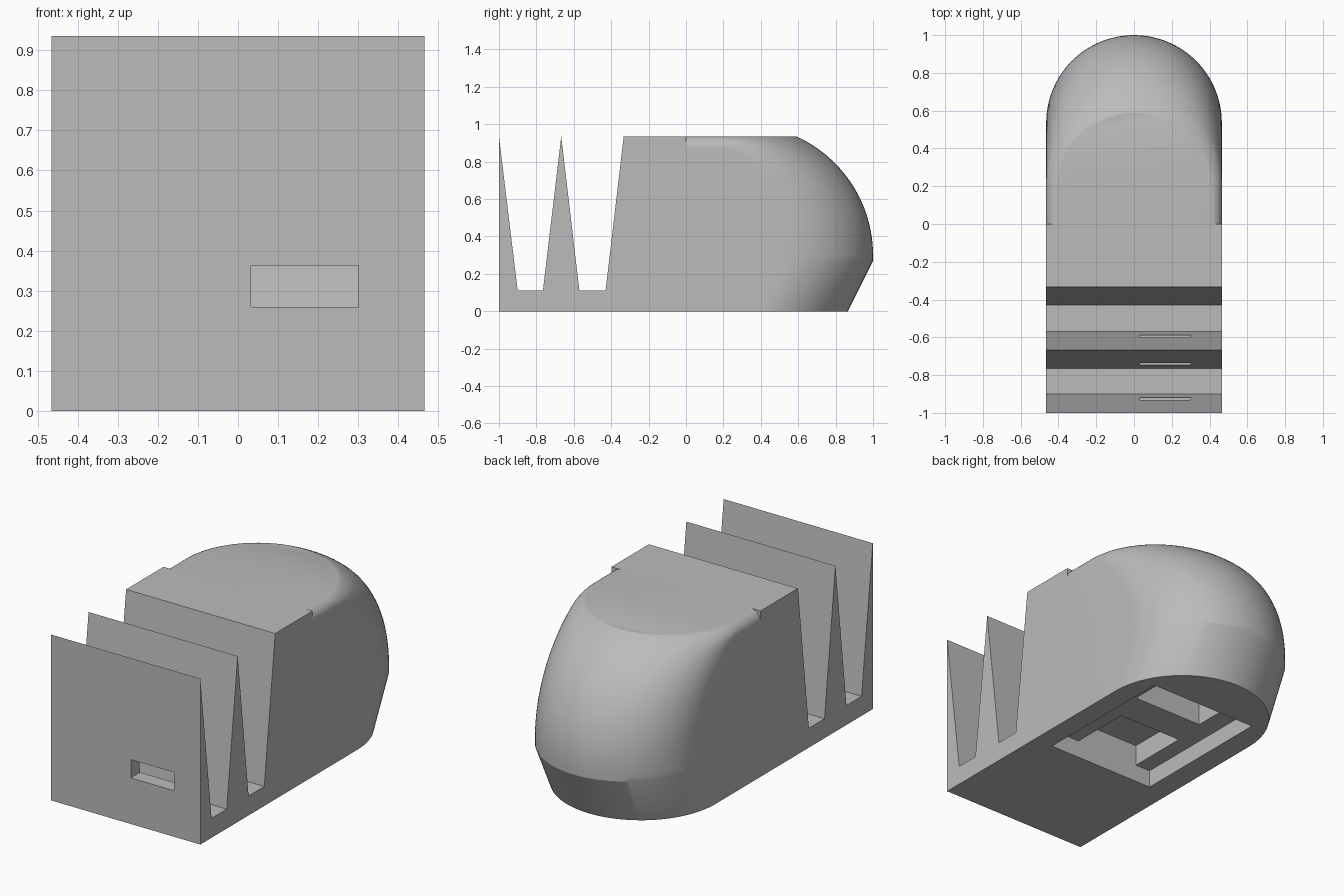
import bpy, bmesh, math

cube = bpy.data.objects.get("Cube")
if cube:
    bpy.data.objects.remove(cube, do_unlink=True)

W, H = 0.465, 0.935

grey = bpy.data.materials.new("plain_grey")
grey.use_nodes = True
grey.diffuse_color = (0.5, 0.5, 0.5, 1)
grey.node_tree.nodes["Principled BSDF"].inputs["Base Color"].default_value = (0.5, 0.5, 0.5, 1)


def loft(name, rings):
    """Skin a stack of closed rings and cap both ends."""
    bm = bmesh.new()
    loops = [[bm.verts.new(p) for p in ring] for ring in rings]
    n = len(loops[0])
    for a, b in zip(loops, loops[1:]):
        for i in range(n):
            j = (i + 1) % n
            bm.faces.new((a[i], a[j], b[j], b[i]))
    bm.faces.new(loops[0][::-1])
    bm.faces.new(loops[-1])
    bmesh.ops.recalc_face_normals(bm, faces=bm.faces)
    mesh = bpy.data.meshes.new(name)
    bm.to_mesh(mesh)
    bm.free()
    obj = bpy.data.objects.new(name, mesh)
    bpy.context.collection.objects.link(obj)
    mesh.materials.append(grey)
    return obj


def box(name, x0, x1, y0, y1, z0, z1):
    return loft(name, [[(x0, y0, z), (x1, y0, z), (x1, y1, z), (x0, y1, z)] for z in (z0, z1)])


def cut(obj, cutters):
    bpy.context.view_layer.objects.active = obj
    for c in cutters:
        mod = obj.modifiers.new("cut", "BOOLEAN")
        mod.operation = "DIFFERENCE"
        mod.solver = "EXACT"
        mod.object = c
        bpy.ops.object.modifier_apply(modifier=mod.name)


# Front block with two tapered grooves, extruded across the width
profile = [(-1, 0), (-1, H), (-0.9, 0.11), (-0.765, 0.11), (-0.667, H), (-0.57, 0.11),
           (-0.43, 0.11), (-0.333, H), (0, H), (0, 0)]
front = loft("grooved_front", [[(x, y, z) for y, z in profile] for x in (-W, W)])


# Rounded rear: stacked U-shaped outlines that shrink and shift with height
def rear_end(z):
    if z < 0.27:
        return 0.865 + 0.135 * z / 0.27
    return 0.304 + math.sqrt(0.696 ** 2 - max(0, z - 0.3) ** 2)


def half_width(z):
    r = 0.06
    d = max(0, z - (H - r))
    return W - r + math.sqrt(max(0, r * r - d * d))


def outline(z, steps=48):
    w = half_width(z)
    cy = rear_end(z) - w
    arc = [(w * math.cos(math.pi * i / steps), cy + w * math.sin(math.pi * i / steps), z)
           for i in range(steps + 1)]
    return [(w, 0, z)] + arc + [(-w, 0, z)]


heights = [0, 0.27] + [0.3 + 0.575 * i / 16 for i in range(17)]
heights += [H - 0.06 + 0.06 * math.sin(math.pi / 2 * i / 8) for i in range(1, 9)]
back = loft("rounded_back", [outline(z) for z in heights])

# Slot through the two fins
slot = box("slot_cutter", 0.032, 0.30, -1.1, -0.5, 0.26, 0.363)
# Shallow recess underneath with two deeper pockets
recess = box("recess_cutter", -0.335, 0.345, -0.27, 0.58, -0.1, 0.1)
pocket_a = box("front_pocket_cutter", -0.24, 0.16, -0.27, 0.085, -0.1, 0.22)
pocket_b = box("rear_pocket_cutter", -0.22, 0.22, 0.28, 0.5, -0.1, 0.25)

cut(front, [slot, recess, pocket_a])
cut(back, [recess, pocket_a, pocket_b])
for c in (slot, recess, pocket_a, pocket_b):
    bpy.data.objects.remove(c, do_unlink=True)

# Smooth only the rounded rear
bpy.ops.object.select_all(action="DESELECT")
back.select_set(True)
bpy.context.view_layer.objects.active = back
bpy.ops.object.shade_smooth_by_angle(angle=math.radians(22))
